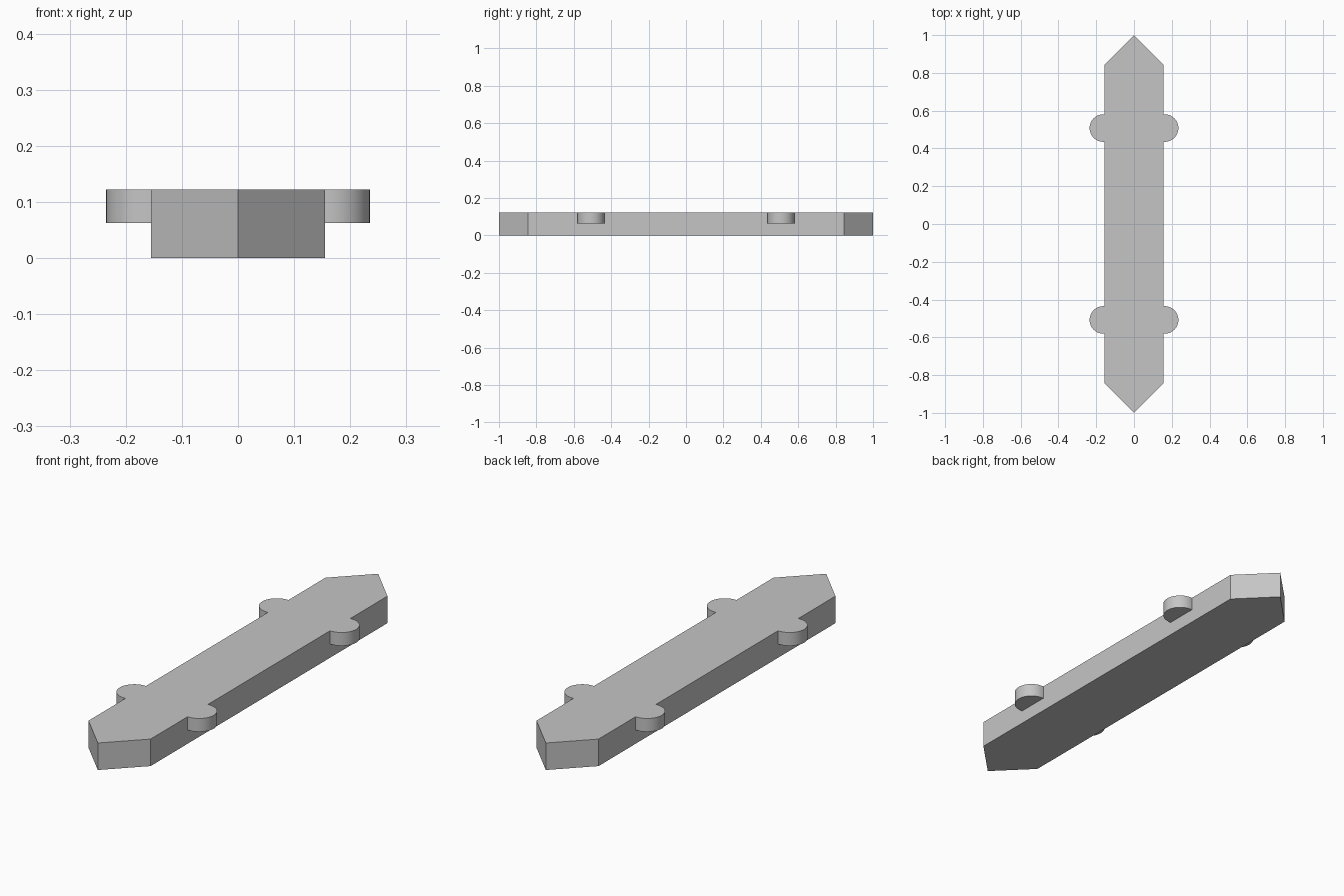
import bpy
import math

cube = bpy.data.objects.get("Cube")
if cube:
    bpy.data.objects.remove(cube, do_unlink=True)

HALF_WIDTH, SHOULDER, TIP = 0.155, 0.845, 1.0
TOP, TAB_BOTTOM = 0.122, 0.062
TAB_Y, TAB_RADIUS, TAB_REACH = 0.508, 0.073, 0.235

grey = bpy.data.materials.new("plain grey")
grey.use_nodes = True
colour = (0.56, 0.56, 0.56, 1)
grey.diffuse_color = colour
grey.node_tree.nodes["Principled BSDF"].inputs["Base Color"].default_value = colour


def prism(name, outline, bottom, top):
    """Extrude a counter-clockwise outline between two heights."""
    n = len(outline)
    verts = [(x, y, z) for z in (bottom, top) for x, y in outline]
    faces = [tuple(reversed(range(n))), tuple(range(n, 2 * n))]
    faces += [(i, (i + 1) % n, (i + 1) % n + n, i + n) for i in range(n)]
    mesh = bpy.data.meshes.new(name)
    mesh.from_pydata(verts, [], faces)
    mesh.materials.append(grey)
    obj = bpy.data.objects.new(name, mesh)
    bpy.context.collection.objects.link(obj)
    return obj


# Long bar pointed at both ends
prism("pointed_bar", [(0, -TIP), (HALF_WIDTH, -SHOULDER), (HALF_WIDTH, SHOULDER),
                      (0, TIP), (-HALF_WIDTH, SHOULDER), (-HALF_WIDTH, -SHOULDER)], 0, TOP)

# Rounded tabs, flush with the top, two on each side
centre = TAB_REACH - TAB_RADIUS
steps = 24
arc = [(centre + TAB_RADIUS * math.cos(a), TAB_RADIUS * math.sin(a))
       for a in (math.pi * (i / steps - 0.5) for i in range(steps + 1))]
tab = [(HALF_WIDTH, -TAB_RADIUS)] + arc + [(HALF_WIDTH, TAB_RADIUS)]

for side, sx in (("left", 1), ("right", -1)):
    for end, sy in (("front", -1), ("back", 1)):
        outline = [(sx * x, sx * y + sy * TAB_Y) for x, y in tab]
        obj = prism(f"{end}_{side}_tab", outline, TAB_BOTTOM, TOP)
        bpy.ops.object.select_all(action="DESELECT")
        obj.select_set(True)
        bpy.context.view_layer.objects.active = obj
        bpy.ops.object.shade_smooth_by_angle(angle=math.radians(30))
